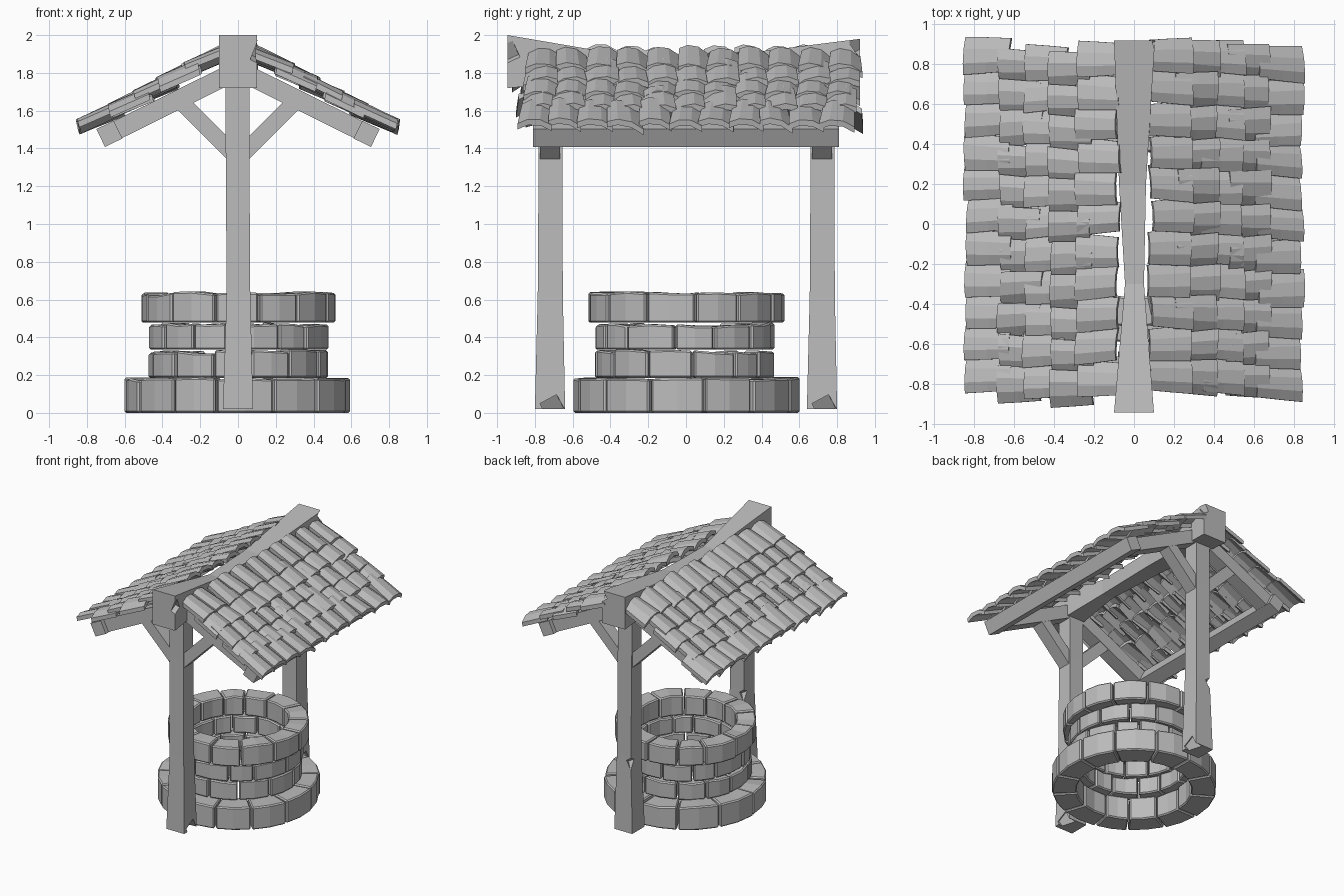
import bpy, bmesh, math, random
from mathutils import Vector, Matrix

random.seed(4)
if "Cube" in bpy.data.objects:
    bpy.data.objects.remove(bpy.data.objects["Cube"])

GREY = (0.5, 0.5, 0.5, 1)
grey = bpy.data.materials.new("plain grey")
grey.use_nodes = True
grey.diffuse_color = GREY
grey.node_tree.nodes["Principled BSDF"].inputs["Base Color"].default_value = GREY


def jit(a):
    return random.uniform(-a, a)


def finish(bm, name, bevel=0):
    bmesh.ops.recalc_face_normals(bm, faces=bm.faces)
    mesh = bpy.data.meshes.new(name)
    bm.to_mesh(mesh)
    bm.free()
    mesh.materials.append(grey)
    ob = bpy.data.objects.new(name, mesh)
    bpy.context.collection.objects.link(ob)
    if bevel:
        mod = ob.modifiers.new("worn edges", "BEVEL")
        mod.width = bevel
        mod.segments = 1
        mod.angle_limit = math.radians(40)
    return ob


def loft(bm, sections):
    """Skin a list of equal-sized point loops and cap both ends."""
    rings = [[bm.verts.new(p) for p in s] for s in sections]
    n = len(rings[0])
    for a, b in zip(rings, rings[1:]):
        for i in range(n):
            j = (i + 1) % n
            bm.faces.new((a[i], a[j], b[j], b[i]))
    bm.faces.new(rings[0][::-1])
    bm.faces.new(rings[-1])


def chip(ob, location, size, turn):
    """Knock a chip out of a timber with a hidden cutter."""
    bm = bmesh.new()
    bmesh.ops.create_cube(bm, size=size)
    bmesh.ops.rotate(bm, verts=bm.verts, matrix=Matrix.Rotation(turn, 3, (1, 1, 0.3)))
    bmesh.ops.translate(bm, verts=bm.verts, vec=location)
    cutter = finish(bm, ob.name + "_chip_cutter")
    cutter.hide_render = True
    cutter.hide_set(True)
    mod = ob.modifiers.new("chip", "BOOLEAN")
    mod.operation = "DIFFERENCE"
    mod.object = cutter
    mod.solver = "EXACT"


def stone_ring(name, r_in, r_out, z0, z1, count, start):
    """Course of wedge stones with uneven tops and joints."""
    bm = bmesh.new()
    step = math.tau / count
    cuts = [start + (i + jit(0.13)) * step for i in range(count)]
    cuts.append(cuts[0] + math.tau)
    for a, b in zip(cuts, cuts[1:]):
        gap = 0.006 / r_out
        push, lift = jit(0.008), jit(0.006)
        sections = []
        for k in range(3):
            t = a + gap + (b - a - 2 * gap) * k / 2
            c, s = math.cos(t), math.sin(t)
            ro, top = r_out + push - 0.004, z1 + lift + jit(0.008)
            sections.append([(r_in * c, r_in * s, z0), (ro * c, ro * s, z0),
                             (ro * c, ro * s, top), (r_in * c, r_in * s, top)])
        loft(bm, sections)
    finish(bm, name, 0.009)


stone_ring("base_stones", 0.42, 0.6, 0, 0.182, 13, 0.2)
stone_ring("lower_wall_stones", 0.37, 0.48, 0.185, 0.325, 13, 0.05)
stone_ring("upper_wall_stones", 0.37, 0.48, 0.335, 0.468, 13, 0.3)
stone_ring("rim_stones", 0.37, 0.52, 0.478, 0.632, 13, 0.1)


def rect(x0, x1, y0, y1, z):
    return [(x0, y0, z), (x1, y0, z), (x1, y1, z), (x0, y1, z)]


# Posts, flared at the foot
for name, side in (("front_post", -1), ("back_post", 1)):
    bm = bmesh.new()
    y = 0.72 * side
    loft(bm, [rect(-0.08, 0.08, y - 0.08, y + 0.08, 0.02),
              rect(-0.06, 0.065, y - 0.065, y + 0.068, 0.62),
              rect(-0.065, 0.06, y - 0.06, y + 0.065, 1.4),
              rect(-0.065, 0.06, y - 0.06, y + 0.06, 1.78)])
    post = finish(bm, name)
    chip(post, (-0.08, y + 0.085, 0.59), 0.085, 0.8)
    chip(post, (0.085, y + 0.02, 0.02), 0.1, 0.7)

# Sagging ridge beam, slimmer in the middle
bm = bmesh.new()
loft(bm, [[(x0, y, z0), (x1, y, z0), (x1, y, z1), (x0, y, z1)]
          for y, x0, x1, z0, z1 in ((-0.945, -0.1, 0.1, 1.72, 2.0),
                                    (-0.3, -0.045, 0.05, 1.77, 1.89),
                                    (0.2, -0.075, 0.06, 1.77, 1.89),
                                    (0.92, -0.1, 0.105, 1.72, 1.98))])
ridge = finish(bm, "ridge_beam")
chip(ridge, (0.13, -0.94, 1.9), 0.1, 0.6)
chip(ridge, (0.13, 0.93, 1.95), 0.1, 0.8)


def timber(name, start, end, thick, y0, y1):
    """Straight timber in the xz plane, spanning y0 to y1."""
    a, b = Vector((start[0], 0, start[1])), Vector((end[0], 0, end[1]))
    d = (b - a).normalized()
    n = Vector((-d.z, 0, d.x)) * thick / 2
    bm = bmesh.new()
    loft(bm, [[p + n + Vector((0, y, 0)) if s > 0 else p - n + Vector((0, y, 0))
               for s, y in ((1, y0), (1, y1), (-1, y1), (-1, y0))] for p in (a, b)])
    finish(bm, name)


# Rafters, braces and eave purlins, on both slopes
for sx, label in ((1, "left"), (-1, "right")):
    for sy, end in ((-1, "front"), (1, "back")):
        y = 0.72 * sy
        timber(f"{end}_{label}_rafter", (0.04 * sx, 1.795), (0.7 * sx, 1.468),
               0.1, y - 0.055, y + 0.055)
        timber(f"{end}_{label}_brace", (0.02 * sx, 1.365), (0.33 * sx, 1.675),
               0.085, y - 0.052, y + 0.052)
    timber(f"{label}_eave_purlin", (0.635 * sx, 1.5), (0.727 * sx, 1.455),
           0.105, -0.81, 0.81)

# Bowed roof tiles, laid in overlapping rows
PROFILE = ((-1, -0.016), (-0.4, 0.012), (0.35, 0.014), (1, -0.014))
ROWS = ((0.84, 1.525, 0.25), (0.675, 1.605, 0.23), (0.545, 1.675, 0.23),
        (0.42, 1.745, 0.23), (0.285, 1.82, 0.225))
PITCH, TILES = 0.16, 11
for sx, label in ((1, "left"), (-1, "right")):
    for r, (ex, ez, length) in enumerate(ROWS):
        bm = bmesh.new()
        shift = 0.01 + jit(0.035)
        lean = 0.16 if r % 2 else -0.16
        for i in range(TILES):
            y = (i - (TILES - 1) / 2) * PITCH + shift
            pitch = math.radians(24 + jit(3))
            roll, yaw = lean + jit(0.08), jit(0.06)
            out = jit(0.012)
            half, thick = 0.087 + jit(0.006), 0.034
            sections = []
            for u, taper in ((0, 1.04), (0.5, 0.98), (1, 0.9)):
                up = u * length
                loop = []
                for w, pts in ((thick, PROFILE), (0, PROFILE[::-1])):
                    for v, h in pts:
                        vy = v * half * taper
                        hz = h + w - thick / 2 + vy * math.tan(roll)
                        along = up - out + vy * yaw
                        x = ex - along * math.cos(pitch) + hz * math.sin(pitch) * 0.5
                        z = ez + along * math.sin(pitch) + hz * math.cos(pitch)
                        loop.append((sx * x, y + vy + along * yaw, z))
                sections.append(loop)
            loft(bm, sections)
        finish(bm, f"{label}_tile_row_{r + 1}")
